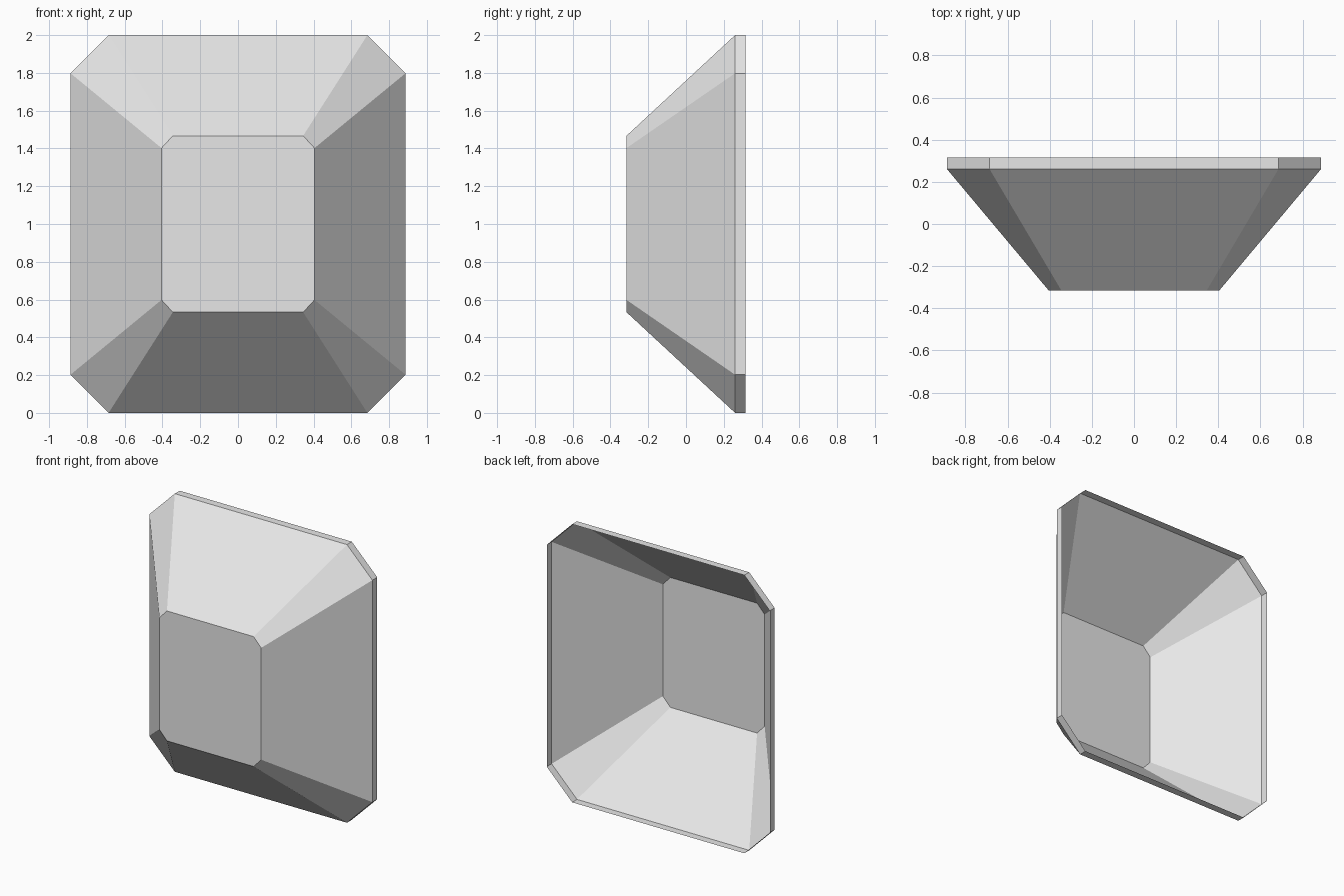
import bpy
import bmesh

if "Cube" in bpy.data.objects:
    bpy.data.objects.remove(bpy.data.objects["Cube"])

grey = bpy.data.materials.new("light grey")
grey.diffuse_color = (0.8, 0.8, 0.8, 1.0)
grey.use_nodes = True
grey.node_tree.nodes["Principled BSDF"].inputs["Base Color"].default_value = grey.diffuse_color


def ring(bm, y, hx, hz, cx, cz):
    """Chamfered rectangle at depth y, counter-clockwise seen from the front."""
    pts = [(-cx, -hz), (cx, -hz), (hx, -cz), (hx, cz),
           (cx, hz), (-cx, hz), (-hx, cz), (-hx, -cz)]
    return [bm.verts.new((x, y, z + 1.0)) for x, z in pts]


bm = bmesh.new()

# Small front panel, wide back opening and the straight rim behind it
rings = [ring(bm, -0.315, 0.405, 0.467, 0.345, 0.402),
         ring(bm, 0.26, 0.887, 1.0, 0.685, 0.798),
         ring(bm, 0.315, 0.887, 1.0, 0.685, 0.798)]
bm.faces.new(rings[0])

# Sloped sides and rim band; the back stays open
for front, back in zip(rings, rings[1:]):
    for i in range(8):
        j = (i + 1) % 8
        bm.faces.new((back[i], back[j], front[j], front[i]))

mesh = bpy.data.meshes.new("tapered_tray")
bm.to_mesh(mesh)
bm.free()
mesh.materials.append(grey)
tray = bpy.data.objects.new("tapered_tray", mesh)
bpy.context.collection.objects.link(tray)
